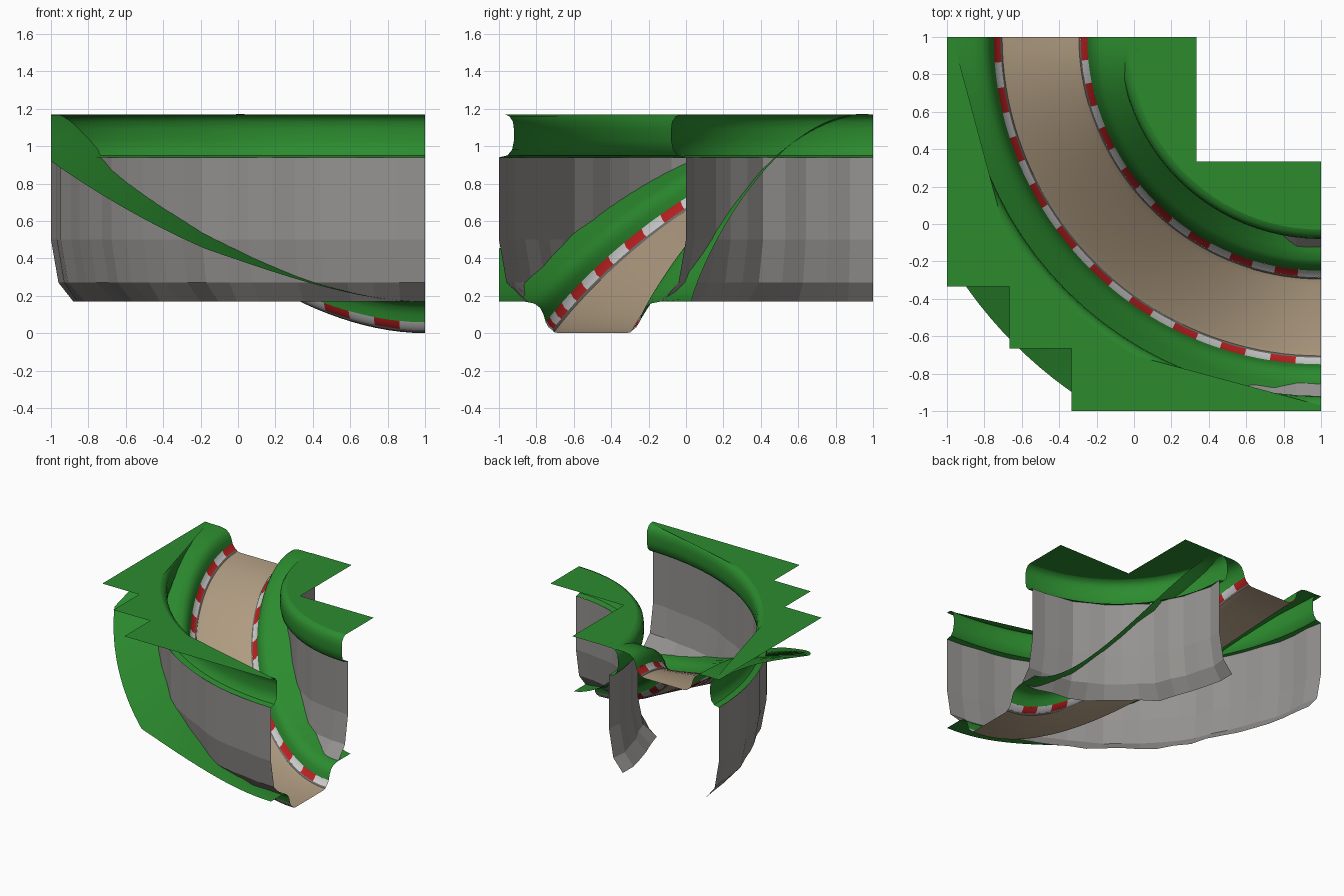
import bpy, bmesh, math, random

random.seed(4)
if "Cube" in bpy.data.objects:
    bpy.data.objects.remove(bpy.data.objects["Cube"], do_unlink=True)

CX = CY = 1.0      # centre of the bend
MID = 1.5          # radius of the road centre line
TOP = 1.17         # height of the upper ground
EDGE = 1 / 3       # ground is cut in steps of a third


def material(name, r, g, b):
    m = bpy.data.materials.new(name)
    m.use_nodes = True
    m.diffuse_color = (r, g, b, 1)
    bsdf = m.node_tree.nodes["Principled BSDF"]
    bsdf.inputs["Base Color"].default_value = (r, g, b, 1)
    bsdf.inputs["Roughness"].default_value = 0.9
    return m


GRASS = material("grass", 0.025, 0.26, 0.028)
ROAD = material("road", 0.43, 0.33, 0.22)
RED = material("red", 0.5, 0.015, 0.015)
WHITE = material("white", 0.62, 0.62, 0.62)
SEAM = material("seam", 0.16, 0.15, 0.14)
ROCK = material("rock", 0.3, 0.29, 0.28)


def polar(r, t):
    a = t * math.pi / 2
    return CX - r * math.sin(a), CY - r * math.cos(a)


def rise(t):
    return t * t * (3 - 2 * t)


def finish(bm, name, mats, smooth=None):
    # Keep everything inside the square tile
    for axis in ((-1, 0, 0), (0, -1, 0)):
        bmesh.ops.bisect_plane(bm, geom=bm.verts[:] + bm.edges[:] + bm.faces[:],
                               plane_co=axis, plane_no=axis, clear_outer=True)
    bmesh.ops.recalc_face_normals(bm, faces=bm.faces[:])
    if bm.faces and sum(f.normal.z for f in bm.faces) < 0:
        bmesh.ops.reverse_faces(bm, faces=bm.faces[:])
    me = bpy.data.meshes.new(name)
    bm.to_mesh(me)
    bm.free()
    ob = bpy.data.objects.new(name, me)
    bpy.context.collection.objects.link(ob)
    for m in mats:
        me.materials.append(m)
    if smooth:
        bpy.ops.object.select_all(action="DESELECT")
        ob.select_set(True)
        bpy.context.view_layer.objects.active = ob
        bpy.ops.object.shade_smooth_by_angle(angle=math.radians(smooth))
    return ob


def sweep(name, count, rings, point, mats, smooth=35, stripe=0):
    """Sweep a profile round the bend; point(ring, t) gives radius and height."""
    bm = bmesh.new()
    grid = []
    for i in range(count + 1):
        t = i / count
        row = []
        for k in range(rings):
            r, z = point(k, t)
            row.append(bm.verts.new((*polar(r, t), z)))
        grid.append(row)
    for i in range(count):
        for k in range(rings - 1):
            f = bm.faces.new((grid[i][k], grid[i][k + 1],
                              grid[i + 1][k + 1], grid[i + 1][k]))
            if stripe:
                f.material_index = (i // stripe) % 2
    return finish(bm, name, mats, smooth)


def climbing(profile, side):
    """Profile of (offset from road centre, height, mid-slope lift)."""
    def point(k, t):
        off, z, lift = profile[k]
        return MID + side * off, z + rise(t) + lift * math.sin(math.pi * t)
    return point


# Road surface
road = [(-0.205, 0.005, 0), (-0.18, 0, 0), (0.18, 0, 0), (0.205, 0.005, 0)]
sweep("road", 40, len(road), climbing(road, 1), [ROAD])

# Seams, striped kerbs and grass banks on both sides of the road
seam = [(0.205, 0.005, 0), (0.215, 0.016, 0)]
kerb = [(0.215, 0.016, 0), (0.235, 0.032, 0), (0.25, 0.058, 0)]
bank = [(0.25, 0.058, 0), (0.262, 0.1, 0), (0.28, 0.135, 0),
        (0.31, 0.158, 0), (0.36, 0.168, 0)]
for label, side, stripes, lip in (("outer", 1, 20, (0.82, 0.168, 0.02)),
                                  ("inner", -1, 16, (0.53, 0.168, 0.07))):
    sweep(label + "_seam", 40, len(seam), climbing(seam, side), [SEAM])
    sweep(label + "_kerb", stripes * 2, len(kerb), climbing(kerb, side),
          [WHITE, RED], stripe=2)
    grass = bank + [lip]
    sweep(label + "_bank", 40, len(grass), climbing(grass, side), [GRASS])

# Rock walls with uneven columns, and the rounded grass edge above them
wall = [(0.5, 0.94), (0.5, 0.5), (0.46, 0.27), (0.37, 0.17)]
brow = [(0.47, TOP), (0.445, 1.16), (0.425, 1.13), (0.42, 1.09),
        (0.42, 1.03), (0.43, 0.98), (0.455, 0.95), (0.5, 0.94)]


def rocky(side, count):
    bumps = [random.uniform(0, 0.035) for _ in range(count + 1)]
    feet = [random.uniform(-0.025, 0.02) for _ in range(count + 1)]

    def point(k, t):
        i = round(t * count)
        off, z = wall[k]
        shift = bumps[i] if 0 < i < count else 0
        if k == 3:
            shift += feet[i]
        return MID + side * (off - shift), z
    return point


for label, side, columns in (("outer", 1, 22), ("inner", -1, 13)):
    sweep(label + "_rock_wall", columns, len(wall), rocky(side, columns),
          [ROCK], smooth=None)
    sweep(label + "_grass_brow", 24, len(brow),
          lambda k, t: (MID + side * brow[k][0], brow[k][1]), [GRASS])


# Flat upper ground, cut in square steps away from the bend
def ground(name, radius, corners):
    pts = [polar(radius, i / 24) for i in range(25)] + corners
    bm = bmesh.new()
    face = bm.faces.new([bm.verts.new((x, y, TOP)) for x, y in pts])
    bmesh.ops.triangulate(bm, faces=[face])
    finish(bm, name, [GRASS])


ground("outer_ground", MID + brow[0][0],
       [(-1, 1), (-1, -EDGE), (-2 * EDGE, -EDGE), (-2 * EDGE, -2 * EDGE),
        (-EDGE, -2 * EDGE), (-EDGE, -1), (1, -1)])
ground("inner_ground", MID - brow[0][0], [(EDGE, 1), (EDGE, EDGE), (1, EDGE)])
